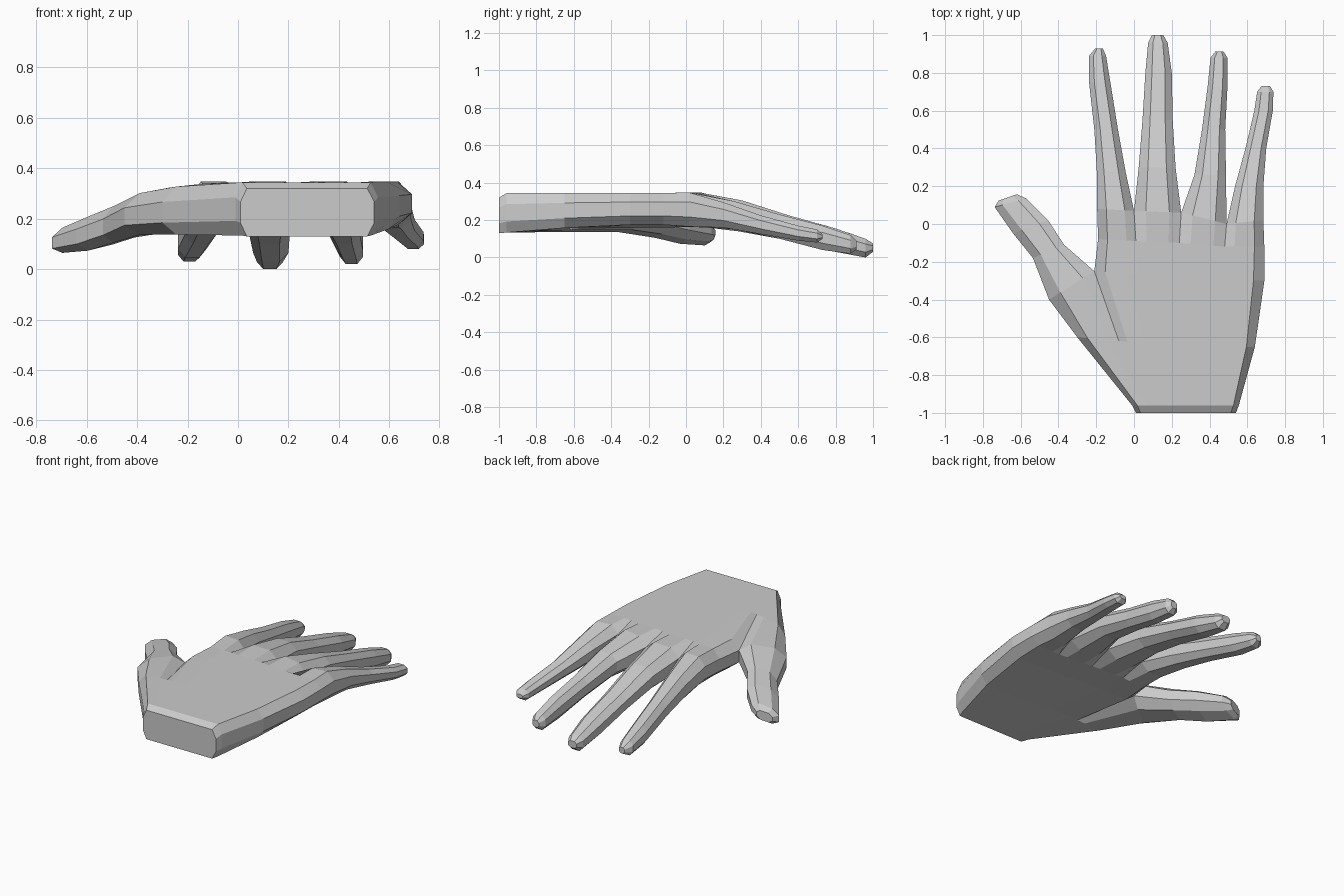
import bpy, bmesh

if "Cube" in bpy.data.objects:
    bpy.data.objects.remove(bpy.data.objects["Cube"])

bm = bmesh.new()


def row(webs, top, bot, soft=None):
    """Cross-section: web points with two crown points between each pair.
    Web indices in 'soft' are pinched into a bevelled edge.
    Returns a list of (top vertex, bottom vertex) columns."""
    soft = (0, len(webs) - 1) if soft is None else soft
    cols = []
    for i, (x, y) in enumerate(webs):
        spots = [(x, y, i in soft)]
        if i + 1 < len(webs):
            nx, ny = webs[i + 1]
            spots += [(x + (nx - x) * t, y + (ny - y) * t, False) for t in (.25, .75)]
        for px, py, pinch in spots:
            zt, zb = top(px, py), bot(px, py)
            h = (zt - zb) * .28 if pinch else 0
            cols.append((bm.verts.new((px, py, zt - h)), bm.verts.new((px, py, zb + h))))
    return cols


def skin(a, b, left=True, right=True):
    """Join two rows with top, bottom and side quads."""
    for i in range(len(a) - 1):
        bm.faces.new((a[i][0], a[i + 1][0], b[i + 1][0], b[i][0]))
        bm.faces.new((a[i][1], b[i][1], b[i + 1][1], a[i + 1][1]))
    for k, wanted in ((0, left), (-1, right)):
        if wanted:
            bm.faces.new((a[k][0], b[k][0], b[k][1], a[k][1]))


def cap(r):
    for i in range(len(r) - 1):
        bm.faces.new((r[i][0], r[i + 1][0], r[i + 1][1], r[i][1]))


def palm_top(x, y):
    return .344 - .28 * min(0, x) ** 2


def palm_bottom(x, y):
    return min(.175, .13 + .08 * (y + 1)) - .1 * max(0, -x)


# Wrist and palm, up to the thumb crotch
wrist_end = row([(x, -1) for x in (.01, .11, .2, .31, .43, .54)],
                lambda x, y: .32, lambda x, y: .13)
wrist = row([(x, -.96) for x in (-.01, .1, .19, .31, .44, .555)], palm_top, palm_bottom)
mid = row([(-.30, -.60), (-.08, -.62), (.1, -.63), (.28, -.64), (.46, -.65), (.64, -.65)],
          palm_top, palm_bottom)
crotch = row([(-.45, -.40), (-.21, -.25), (.02, -.27), (.24, -.29), (.46, -.30), (.69, -.30)],
             palm_top, palm_bottom, (0, 1, 5))
cap(wrist_end)
skin(wrist_end, wrist)
skin(wrist, mid)
skin(mid, crotch)

# Upper palm and knuckle line
upper = row([(-.19, -.08), (.01, -.09), (.24, -.10), (.48, -.12), (.69, -.12)],
            palm_top, palm_bottom)
knuckles = row([(-.195, .08), (0, .07), (.25, .06), (.49, 0), (.685, .02)],
               lambda x, y: .348, lambda x, y: .165, range(5))
skin(crotch[3:], upper)
skin(upper, knuckles)

# Fingers: left x, right x, y, top z, bottom z
fingers = [
    [(-.197, -.045, .28, .30, .14), (-.21, -.085, .5, .235, .10), (-.238, -.125, .75, .17, .045),
     (-.238, -.148, .89, .125, .03), (-.205, -.165, .93, .09, .05)],
    [(.025, .22, .3, .305, .15), (.045, .205, .55, .225, .10), (.06, .2, .8, .155, .03),
     (.075, .178, .96, .10, .0), (.095, .155, 1, .075, .03)],
    [(.32, .487, .26, .30, .15), (.36, .483, .5, .23, .10), (.39, .495, .73, .17, .04),
     (.405, .495, .88, .12, .02), (.43, .475, .912, .09, .045)],
    [(.535, .685, .2, .295, .16), (.59, .70, .4, .225, .125), (.637, .735, .6, .17, .09),
     (.652, .738, .70, .15, .08), (.675, .72, .73, .125, .10)],
]
for i, stations in enumerate(fingers):
    prev = knuckles[3 * i:3 * i + 4]
    for xl, xr, y, zt, zb in stations:
        ring = row([(xl, y), (xr, y)], lambda x, y: zt, lambda x, y: zb)
        skin(prev, ring)
        prev = ring
    cap(prev)

# Thumb: left point, right point, top z, bottom z, rolled outward
thumb = [
    ((-.535, -.18), (-.37, -.11), .26, .115),
    ((-.64, -.05), (-.455, .02), .22, .085),
    ((-.738, .09), (-.57, .135), .175, .075),
    ((-.715, .125), (-.62, .157), .15, .09),
]
prev = crotch[:4]
for left, right, zt, zb in thumb:
    cx, roll = (left[0] + right[0]) / 2, .25
    ring = row([left, right], lambda x, y: zt + roll * (x - cx),
               lambda x, y: zb + roll * (x - cx))
    skin(prev, ring)
    prev = ring
cap(prev)

bmesh.ops.recalc_face_normals(bm, faces=bm.faces)
mesh = bpy.data.meshes.new("hand")
bm.to_mesh(mesh)
bm.free()
bpy.context.collection.objects.link(bpy.data.objects.new("hand", mesh))
